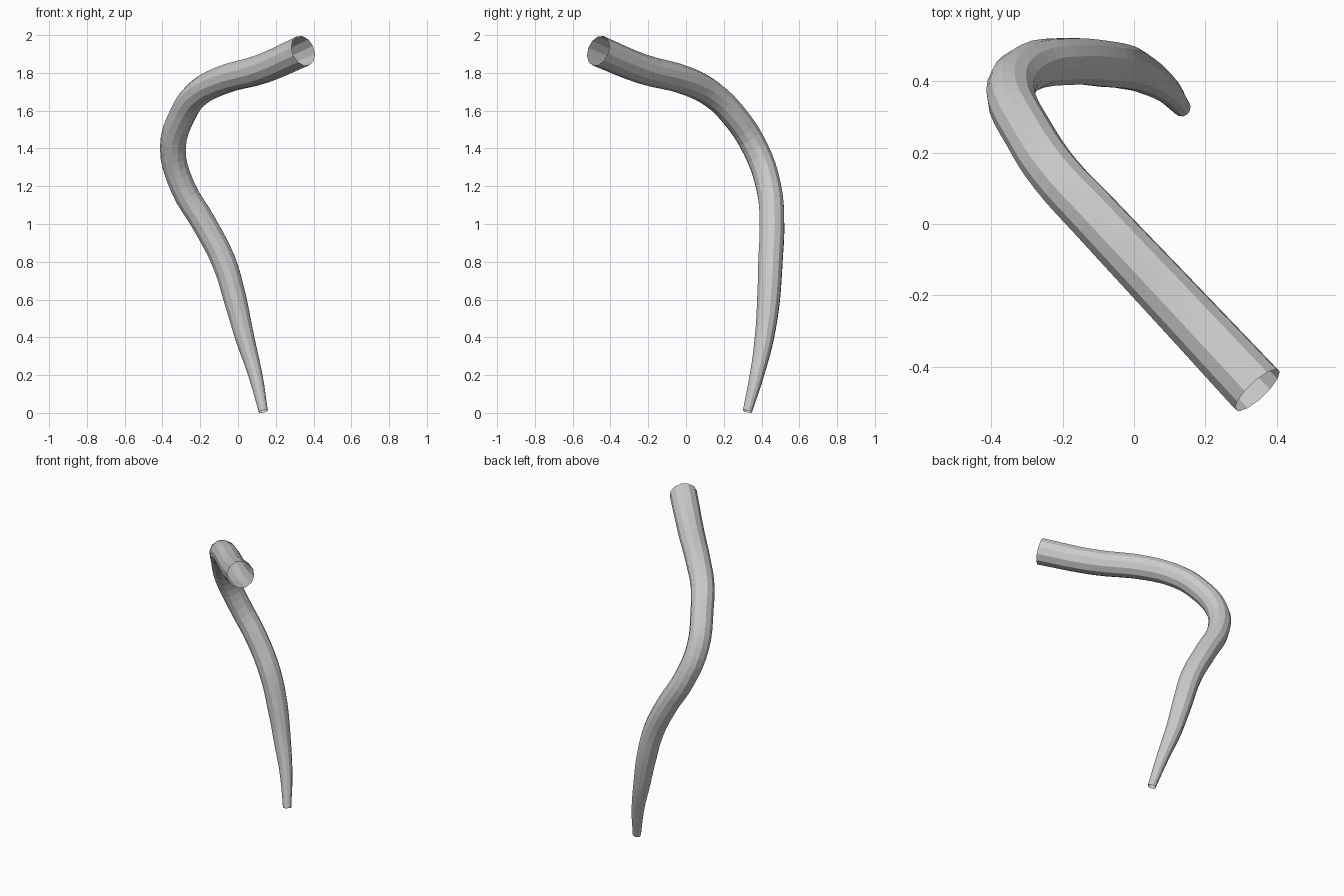
import bpy

if "Cube" in bpy.data.objects:
    bpy.data.objects.remove(bpy.data.objects["Cube"])

# Centreline of the tapered tube: x, y, z, radius
PATH = [
    (0.134, 0.325, 0.008, 0.025),
    (0.092, 0.375, 0.20, 0.038),
    (0.035, 0.415, 0.40, 0.052),
    (-0.015, 0.437, 0.60, 0.062),
    (-0.075, 0.447, 0.80, 0.066),
    (-0.178, 0.455, 1.00, 0.067),
    (-0.295, 0.437, 1.20, 0.068),
    (-0.345, 0.367, 1.40, 0.069),
    (-0.29, 0.245, 1.585, 0.070),
    (-0.22, 0.14, 1.685, 0.072),
    (-0.10, 0.01, 1.755, 0.075),
    (0.13, -0.235, 1.822, 0.079),
    (0.345, -0.465, 1.917, 0.083),
]

grey = bpy.data.materials.new("light grey")
grey.diffuse_color = (0.6, 0.6, 0.6, 1)
grey.use_nodes = True
grey.node_tree.nodes["Principled BSDF"].inputs["Base Color"].default_value = grey.diffuse_color

# Twelve-sided open tube swept along the path
curve = bpy.data.curves.new("bent_tube", "CURVE")
curve.dimensions = "3D"
curve.bevel_depth = 1.0
curve.bevel_resolution = 4
curve.resolution_u = 4
curve.use_fill_caps = False
curve.twist_mode = "MINIMUM"
spline = curve.splines.new("BEZIER")
spline.bezier_points.add(len(PATH) - 1)
for point, (x, y, z, r) in zip(spline.bezier_points, PATH):
    point.co = (x, y, z)
    point.radius = r
    point.handle_left_type = point.handle_right_type = "AUTO"
spline.use_smooth = False
curve.materials.append(grey)

tube = bpy.data.objects.new("bent_tube", curve)
bpy.context.collection.objects.link(tube)

# Turn the sweep into a flat-faced mesh
bpy.context.view_layer.objects.active = tube
tube.select_set(True)
bpy.ops.object.convert(target="MESH")
bpy.ops.object.shade_flat()
